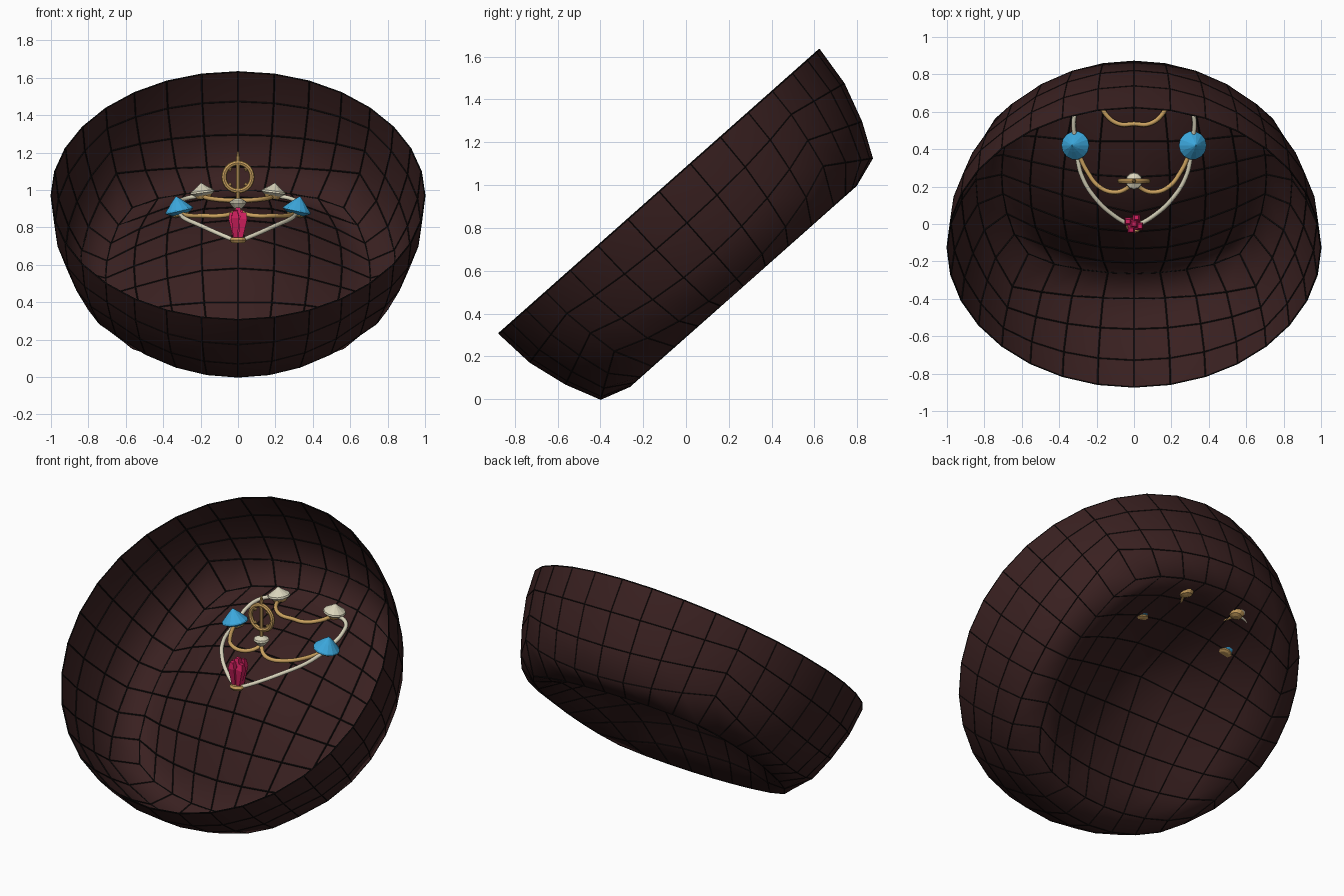
import bpy, bmesh, math
from mathutils import Vector, Matrix

if "Cube" in bpy.data.objects:
    bpy.data.objects.remove(bpy.data.objects["Cube"])


def material(name, rgb):
    m = bpy.data.materials.new(name)
    m.diffuse_color = (*rgb, 1)
    m.use_nodes = True
    m.node_tree.nodes["Principled BSDF"].inputs["Base Color"].default_value = m.diffuse_color
    return m


BROWN = material("dark brown", (0.041, 0.0145, 0.0145))
BLACK = material("black line", (0.006, 0.005, 0.005))
GOLD = material("gold", (0.60, 0.36, 0.115))
PALE = material("pale ivory", (0.70, 0.66, 0.50))
BLUE = material("sky blue", (0.045, 0.39, 0.72))
PINK = material("raspberry pink", (0.62, 0.014, 0.11))


def add(name, bm, mat, smooth=False):
    me = bpy.data.meshes.new(name)
    bm.to_mesh(me)
    bm.free()
    me.materials.append(mat)
    for p in me.polygons:
        p.use_smooth = smooth
    ob = bpy.data.objects.new(name, me)
    bpy.context.collection.objects.link(ob)
    return ob


# Bowl: lower half of a quad sphere, its bottom face pushed up as a dome
bm = bmesh.new()
bmesh.ops.create_cube(bm, size=2)
bmesh.ops.subdivide_edges(bm, edges=bm.edges[:], cuts=7, use_grid_fill=True)
bmesh.ops.delete(bm, geom=[v for v in bm.verts if v.co.z > 0.01], context='VERTS')
for v in bm.verts:
    a, b, c = v.co
    d = Vector([math.tan(k * math.pi / 4) for k in (a, b, c)]).normalized()
    if c < -0.99:
        t = min(1.0, (abs(a) ** 3 + abs(b) ** 3) ** (1 / 3))
        d.z = -0.59 + 0.31 * (1 - t ** 1.1)
        if min(abs(a), abs(b)) > 0.99:   # soften the four corners
            d.x *= 0.98
            d.y *= 0.98
    elif c < -0.7:
        d.x *= 1.02
        d.y *= 1.02
        d.z *= 0.98
    v.co = d
bmesh.ops.recalc_face_normals(bm, faces=bm.faces[:])
tilt = Matrix.Translation((0, -0.125, 0.97)) @ Matrix.Rotation(math.atan2(0.663, 0.748), 4, 'X')
bmesh.ops.transform(bm, matrix=tilt, verts=bm.verts[:])
bm.normal_update()
# make sure the normals point out of the bowl
rim_centre = Vector((0, -0.125, 0.97))
if sum(f.normal.dot(f.calc_center_median() - rim_centre) for f in bm.faces) < 0:
    bmesh.ops.reverse_faces(bm, faces=bm.faces[:])
    bm.normal_update()
lines = bm.copy()
add("bowl", bm, BROWN, True)

# Thin dark grid along the bowl's edges, sitting slightly inside
lines.normal_update()
shift = {v: v.normal * 0.0015 for v in lines.verts}
for v, n in shift.items():
    v.co -= n
grid = add("bowl_grid_lines", lines, BLACK)
w = grid.modifiers.new("wire", 'WIREFRAME')
w.thickness = 0.008
w.offset = 0
w.use_boundary = True


def lathe(name, profile, pos, mat, sides=12, rot_y=0.0, smooth=False):
    """Turn a (radius, height) profile about the vertical."""
    bm = bmesh.new()
    rings = [[bm.verts.new((r * math.cos(2 * math.pi * i / sides),
                            r * math.sin(2 * math.pi * i / sides), z))
              for i in range(sides)] for r, z in profile]
    for lo, hi in zip(rings, rings[1:]):
        for i in range(sides):
            j = (i + 1) % sides
            bm.faces.new((lo[i], lo[j], hi[j], hi[i]))
    bm.faces.new(rings[0][::-1])
    bm.faces.new(rings[-1])
    ob = add(name, bm, mat, smooth)
    ob.location = pos
    ob.rotation_euler.y = rot_y
    return ob


def tube(name, pts, mat, radius=0.012):
    """Round wire through the given points."""
    cu = bpy.data.curves.new(name, 'CURVE')
    cu.dimensions = '3D'
    cu.bevel_depth = radius
    cu.bevel_resolution = 2
    cu.resolution_u = 6
    cu.use_fill_caps = True
    s = cu.splines.new('BEZIER')
    s.bezier_points.add(len(pts) - 1)
    for bp, p in zip(s.bezier_points, pts):
        bp.co = p
        bp.handle_left_type = bp.handle_right_type = 'AUTO'
    cu.materials.append(mat)
    ob = bpy.data.objects.new(name, cu)
    bpy.context.collection.objects.link(ob)


# Side jewels and wires, mirrored left and right
for side, s in (("left", -1), ("right", 1)):
    lathe(f"blue_jewel_{side}", [(0.035, -0.02), (0.076, 0.003), (0.074, 0.012), (0.035, 0.053), (0.003, 0.083)],
          (s * 0.313, 0.42, 0.884), BLUE, 14, s * 0.22)
    lathe(f"blue_setting_{side}", [(0.03, -0.025), (0.045, -0.018), (0.048, -0.005)],
          (s * 0.31, 0.42, 0.882), GOLD, 12, s * 0.22)
    lathe(f"ivory_jewel_{side}", [(0.04, -0.018), (0.065, 0), (0.062, 0.01), (0.025, 0.035), (0.003, 0.053)],
          (s * 0.19, 0.675, 0.985), PALE, 12, s * 0.14)
    lathe(f"ivory_setting_{side}", [(0.015, -0.042), (0.035, -0.034), (0.048, -0.01)],
          (s * 0.188, 0.675, 0.985), GOLD, 12, s * 0.14)
    tube(f"ivory_wire_front_{side}", [(s * x, y, z) for x, y, z in (
        (0.015, -0.01, 0.73), (0.1, 0.04, 0.765), (0.2, 0.13, 0.81),
        (0.28, 0.26, 0.845), (0.31, 0.4, 0.87))], PALE)
    tube(f"ivory_wire_back_{side}", [(s * x, y, z) for x, y, z in (
        (0.31, 0.42, 0.875), (0.32, 0.57, 0.93), (0.28, 0.655, 0.955), (0.2, 0.675, 0.97))], PALE)
    tube(f"gold_wire_{side}", [(s * x, y, z) for x, y, z in (
        (0.0, 0.23, 0.895), (0.04, 0.19, 0.872), (0.1, 0.17, 0.862), (0.18, 0.195, 0.862),
        (0.25, 0.28, 0.862), (0.31, 0.41, 0.875))], GOLD)

# Gold wire joining the two ivory jewels
tube("gold_wire_back", [(-0.19, 0.67, 0.965), (-0.15, 0.585, 0.955), (-0.08, 0.535, 0.947), (0, 0.535, 0.945),
                        (0.08, 0.535, 0.947), (0.15, 0.585, 0.955), (0.19, 0.67, 0.965)], GOLD)

# Front crystal: a flared cluster on a gold foot
lathe("crystal_setting", [(0.035, -0.014), (0.045, 0), (0.037, 0.014)], (0, -0.005, 0.732), GOLD)
for i, (x, y, h) in enumerate(((0, 0, 0.165), (-0.02, -0.018, 0.15), (0.02, -0.018, 0.14),
                               (-0.02, 0.02, 0.14), (0.02, 0.02, 0.15))):
    c = lathe(f"pink_crystal_{i}", [(0.016, 0), (0.03, h * 0.75), (0.016, h)],
              (x * 0.7, y * 0.7, 0.742), PINK, 4, x * 5)
    c.rotation_euler.x = -y * 5
    c.rotation_euler.z = math.pi / 4

# Centre piece: ivory bead, gold hoop and upright pin
lathe("centre_bead", [(0.015, -0.03), (0.03, -0.015), (0.046, 0.005), (0.042, 0.016), (0.015, 0.03)],
      (0, 0.23, 0.925), PALE)
lathe("upright_pin", [(0.011, 0), (0.011, 0.23), (0.005, 0.265)], (0, 0.23, 0.94), GOLD, 8)
bpy.ops.mesh.primitive_torus_add(major_radius=0.075, minor_radius=0.014, major_segments=28, minor_segments=8,
                                 location=(0, 0.23, 1.07), rotation=(math.pi / 2, 0, 0))
hoop = bpy.context.object
hoop.name = "gold_hoop"
hoop.data.materials.append(GOLD)
bpy.ops.object.shade_smooth_by_angle()
for i in range(4):
    ang = math.pi / 4 + i * math.pi / 2
    lathe(f"hoop_stud_{i}", [(0.004, -0.012), (0.012, 0), (0.004, 0.012)],
          (0.06 * math.cos(ang), 0.23, 1.07 + 0.06 * math.sin(ang)), GOLD, 6)
